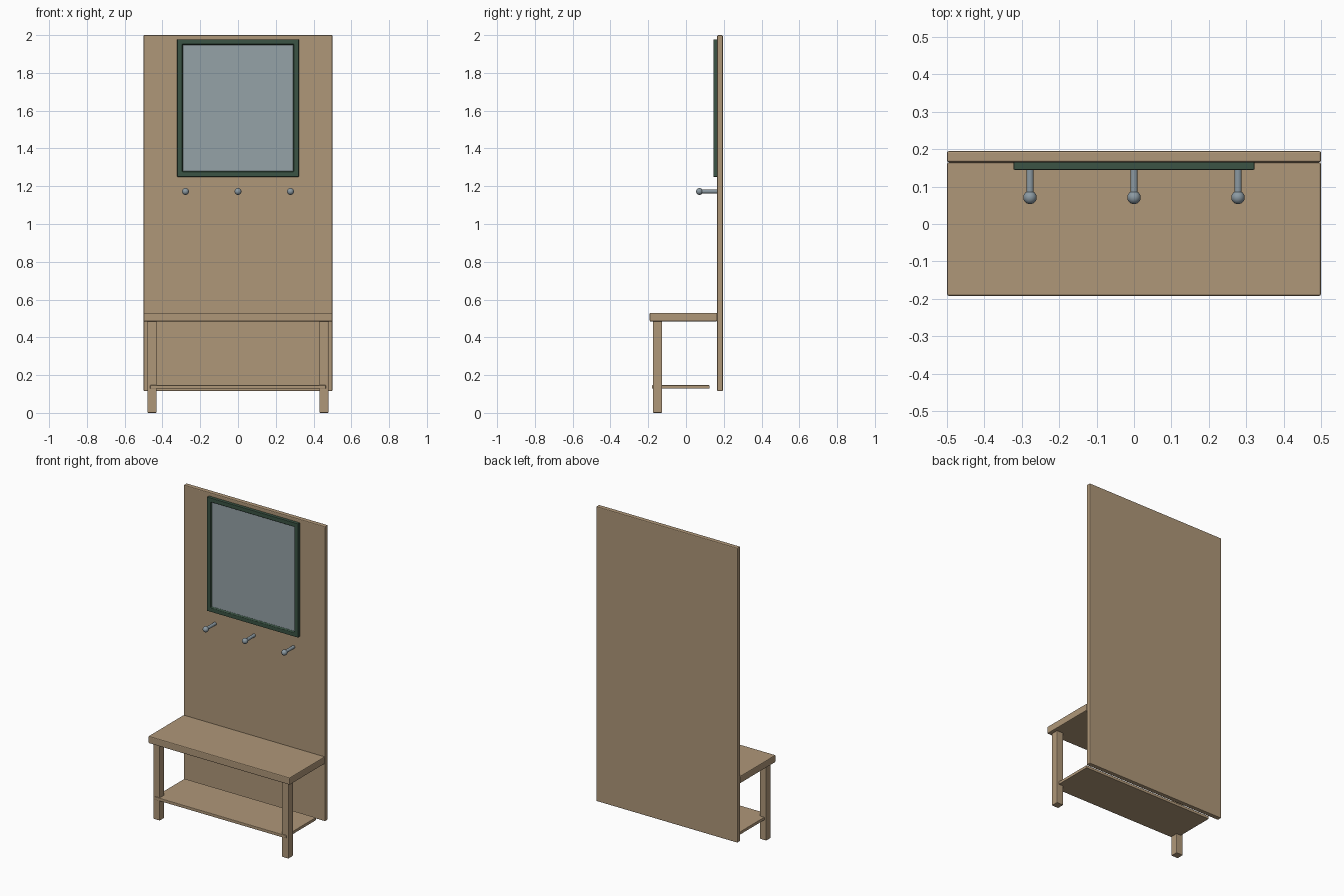
import bpy, bmesh, math
from mathutils import Matrix, Vector

if "Cube" in bpy.data.objects:
    bpy.data.objects.remove(bpy.data.objects["Cube"], do_unlink=True)


def material(name, rgb):
    m = bpy.data.materials.new(name)
    m.use_nodes = True
    m.diffuse_color = (*rgb, 1)
    bsdf = next(n for n in m.node_tree.nodes if n.type == "BSDF_PRINCIPLED")
    bsdf.inputs["Base Color"].default_value = (*rgb, 1)
    return m


wood = material("warm wood", (0.43, 0.31, 0.19))
green = material("dark green", (0.043, 0.088, 0.058))
glass = material("mirror glass", (0.30, 0.36, 0.39))
metal = material("grey metal", (0.26, 0.32, 0.36))


def finish(name, bm, mats, bevel=0):
    mesh = bpy.data.meshes.new(name)
    bmesh.ops.recalc_face_normals(bm, faces=bm.faces)
    bm.to_mesh(mesh)
    bm.free()
    obj = bpy.data.objects.new(name, mesh)
    bpy.context.collection.objects.link(obj)
    for m in mats:
        mesh.materials.append(m)
    if bevel:
        mod = obj.modifiers.new("soft edges", "BEVEL")
        mod.width, mod.segments = bevel, 2
    return obj


def box_mesh(low, high):
    low, high = Vector(low), Vector(high)
    bm = bmesh.new()
    bmesh.ops.create_cube(bm, size=1, matrix=Matrix.Translation((low + high) / 2)
                          @ Matrix.Diagonal((*(high - low), 1)))
    return bm


def box(name, low, high, bevel=0.004):
    return finish(name, box_mesh(low, high), [wood], bevel)


# Wooden panel, bench and shelf
box("back_panel", (-0.5, 0.165, 0.115), (0.5, 0.195, 2), 0.005)
box("bench_seat", (-0.5, -0.192, 0.484), (0.5, 0.165, 0.53), 0.005)
box("lower_shelf", (-0.465, -0.18, 0.128), (0.465, 0.124, 0.147), 0.003)
for side, x in (("left", 0.455), ("right", -0.455)):
    box(side + "_front_leg", (x - 0.024, -0.175, 0), (x + 0.024, -0.127, 0.486))

# Mirror: a frame with an inset, recessed glass face
bm = box_mesh((-0.322, 0.145, 1.25), (0.322, 0.166, 1.978))
front = min(bm.faces, key=lambda f: f.calc_center_median().y)
bmesh.ops.inset_region(bm, faces=[front], thickness=0.036)
bmesh.ops.inset_region(bm, faces=[front], thickness=0.007)
for v in front.verts:
    v.co.y += 0.01
front.material_index = 1
finish("mirror", bm, [green, glass], 0.002)

# Coat pegs: round rod with a ball tip
for name, x in (("left", 0.278), ("middle", 0), ("right", -0.278)):
    bm = bmesh.new()
    bmesh.ops.create_cone(bm, cap_ends=True, segments=24, radius1=0.01, radius2=0.01, depth=0.096,
                          matrix=Matrix.Translation((x, 0.118, 1.172))
                          @ Matrix.Rotation(math.pi / 2, 4, "X"))
    bmesh.ops.create_uvsphere(bm, u_segments=24, v_segments=14, radius=0.018,
                              matrix=Matrix.Translation((x, 0.071, 1.172)))
    peg = finish(name + "_coat_peg", bm, [metal])
    bpy.ops.object.select_all(action="DESELECT")
    peg.select_set(True)
    bpy.context.view_layer.objects.active = peg
    bpy.ops.object.shade_smooth_by_angle()
